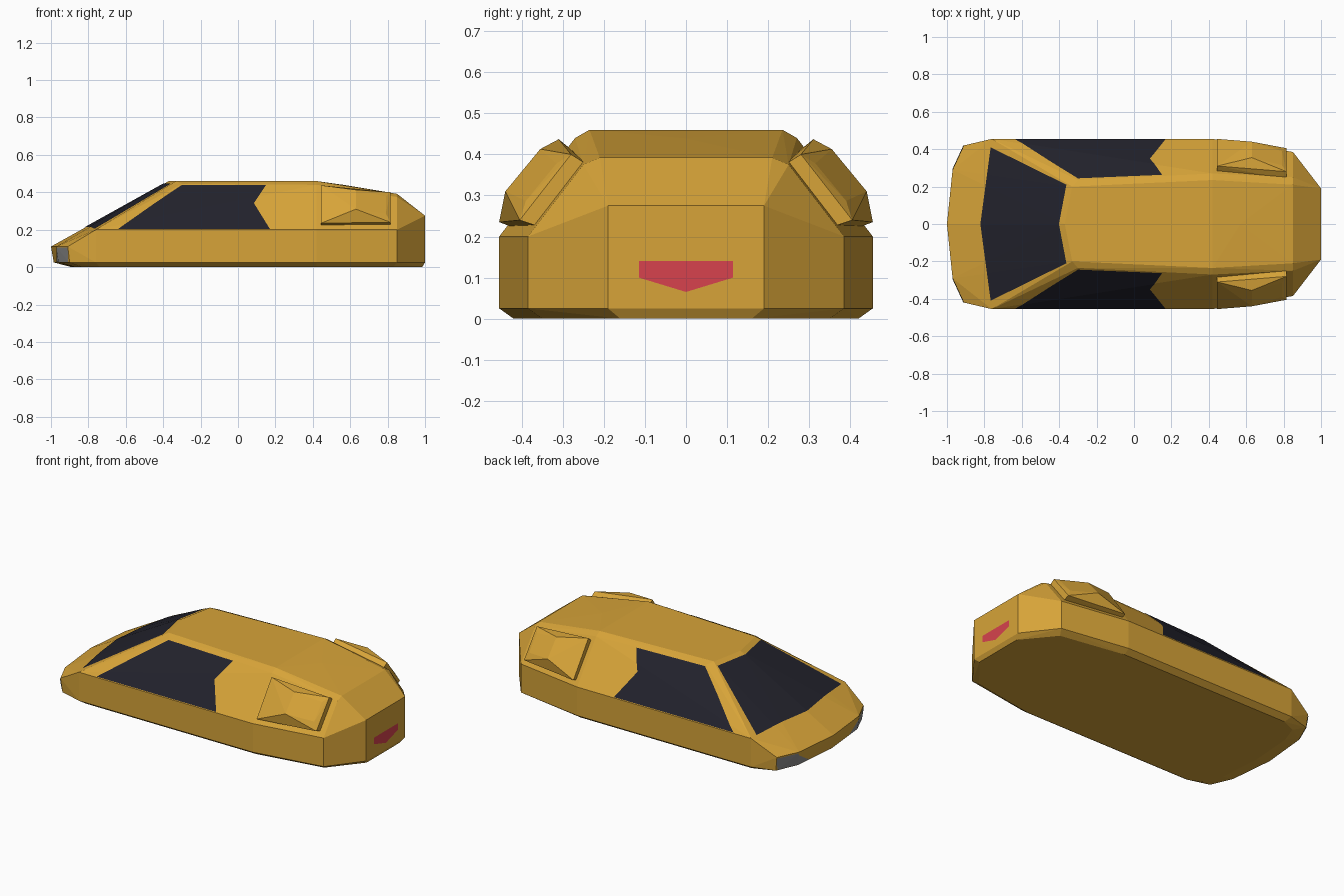
import bpy, bmesh
from mathutils import Vector

if "Cube" in bpy.data.objects:
    bpy.data.objects.remove(bpy.data.objects["Cube"])


def material(name, rgb):
    m = bpy.data.materials.new(name)
    m.diffuse_color = (*rgb, 1)
    m.use_nodes = True
    m.node_tree.nodes["Principled BSDF"].inputs["Base Color"].default_value = m.diffuse_color
    return m


gold = material("gold paint", (0.68, 0.37, 0.04))
glass = material("dark glass", (0.016, 0.016, 0.025))
grey = material("headlight grey", (0.27, 0.27, 0.27))
red = material("tail light red", (0.68, 0.055, 0.075))


def add_object(name, bm, mat):
    """Make an object from the -y half and mirror it across y = 0."""
    bmesh.ops.recalc_face_normals(bm, faces=bm.faces) if mat == gold else None
    mesh = bpy.data.meshes.new(name)
    bm.to_mesh(mesh)
    mesh.materials.append(mat)
    ob = bpy.data.objects.new(name, mesh)
    bpy.context.collection.objects.link(ob)
    mod = ob.modifiers.new("mirror", 'MIRROR')
    mod.use_axis = (False, True, False)
    return ob


def hull(points):
    bm = bmesh.new()
    for p in points:
        bm.verts.new(p)
    bmesh.ops.convex_hull(bm, input=bm.verts[:])
    bmesh.ops.delete(bm, geom=[v for v in bm.verts if not v.link_faces], context='VERTS')
    bmesh.ops.recalc_face_normals(bm, faces=bm.faces)
    bmesh.ops.dissolve_limit(bm, angle_limit=0.015, verts=bm.verts[:], edges=bm.edges[:])
    return bm


def cut(bm, co, normal):
    bmesh.ops.bisect_plane(bm, geom=bm.verts[:] + bm.edges[:] + bm.faces[:],
                           plane_co=co, plane_no=normal, clear_outer=True)


# Faceted body: half outline points (x, y, z), mirrored then hulled
half = [
    # underside
    (-0.89, 0, 0), (-0.87, 0.27, 0), (-0.83, 0.38, 0), (-0.74, 0.42, 0),
    (0.42, 0.42, 0), (0.83, 0.35, 0), (0.985, 0.16, 0),
    # sill
    (-0.985, 0, 0.025), (-0.957, 0.285, 0.025), (-0.9, 0.415, 0.025), (-0.76, 0.455, 0.025),
    (0.42, 0.455, 0.025), (0.85, 0.385, 0.025), (1, 0.19, 0.025),
    # nose top and belt line
    (-1, 0, 0.11), (-0.97, 0.29, 0.11), (-0.91, 0.42, 0.11), (-0.765, 0.42, 0.2),
    (-0.76, 0.455, 0.2), (0.42, 0.455, 0.2), (0.85, 0.385, 0.2),
    # roof edge and tail
    (-0.30, 0.235, 0.445), (0.42, 0.27, 0.44), (0.85, 0.25, 0.375), (1, 0.19, 0.275),
    (-0.37, 0, 0.46), (-0.33, 0.2, 0.46), (0.42, 0.235, 0.46), (0.57, 0, 0.439),
    (0.85, 0.21, 0.392),
]
body = hull([(x, s * y, z) for x, y, z in half for s in ((1, -1) if y else (1,))])
cut(body, (0, 0, 0), (0, 1, 0))
add_object("car_body", body, gold)


def patch(name, mat, axis, poly, facing, limit):
    """Thin panel: body faces clipped to a convex polygon seen along one axis."""
    bm = body.copy()
    facing = Vector(facing).normalized()
    bm.normal_update()
    bmesh.ops.delete(bm, geom=[f for f in bm.faces if f.normal.dot(facing) < limit],
                     context='FACES')
    pts = []
    for p in poly:
        p = list(p)
        p.insert(axis, 0)
        pts.append(Vector(p))
    centre = sum(pts, Vector()) / len(pts)
    view = Vector([float(i == axis) for i in range(3)])
    for a, b in zip(pts, pts[1:] + pts[:1]):
        n = (b - a).cross(view)
        cut(bm, a, n if n.dot(a - centre) > 0 else -n)
    bmesh.ops.translate(bm, verts=bm.verts[:], vec=facing * 0.003)
    add_object(name, bm, mat)
    bm.free()


# Windows
patch("windshield", glass, 2, [(-0.82, 0), (-0.765, -0.41), (-0.36, -0.21), (-0.40, 0)],
      (-0.48, 0, 0.88), 0.8)
side = (0, -0.75, 0.66)
patch("side_window_upper", glass, 1,
      [(-0.445, 0.34), (-0.30, 0.438), (0.15, 0.438), (0.085, 0.34)], side, 0.8)
patch("side_window_lower", glass, 1,
      [(-0.64, 0.203), (-0.445, 0.34), (0.085, 0.34), (0.17, 0.203)], side, 0.8)

# Lights
patch("headlight", grey, 1, [(-0.967, 0.028), (-0.967, 0.104), (-0.905, 0.104), (-0.905, 0.028)],
      (-0.9, -0.42, 0), 0.9)
patch("tail_light", red, 0, [(0, 0.14), (-0.115, 0.14), (-0.115, 0.10), (0, 0.065)],
      (1, 0, 0), 0.9)

# Side scoops: wedge front, bulged middle, tapered rear
sections = {
    0.445: [(0.265, 0.40), (0.31, 0.437), (0.455, 0.235), (0.42, 0.222)],
    0.63: [(0.355, 0.413), (0.44, 0.31)],
    0.79: [(0.315, 0.378), (0.39, 0.287)],
    0.815: [(0.24, 0.375), (0.28, 0.40), (0.405, 0.24), (0.36, 0.225)],
}
scoop = hull([(x, -y, z) for x, sec in sections.items() for y, z in sec])
add_object("side_scoop", scoop, gold)
